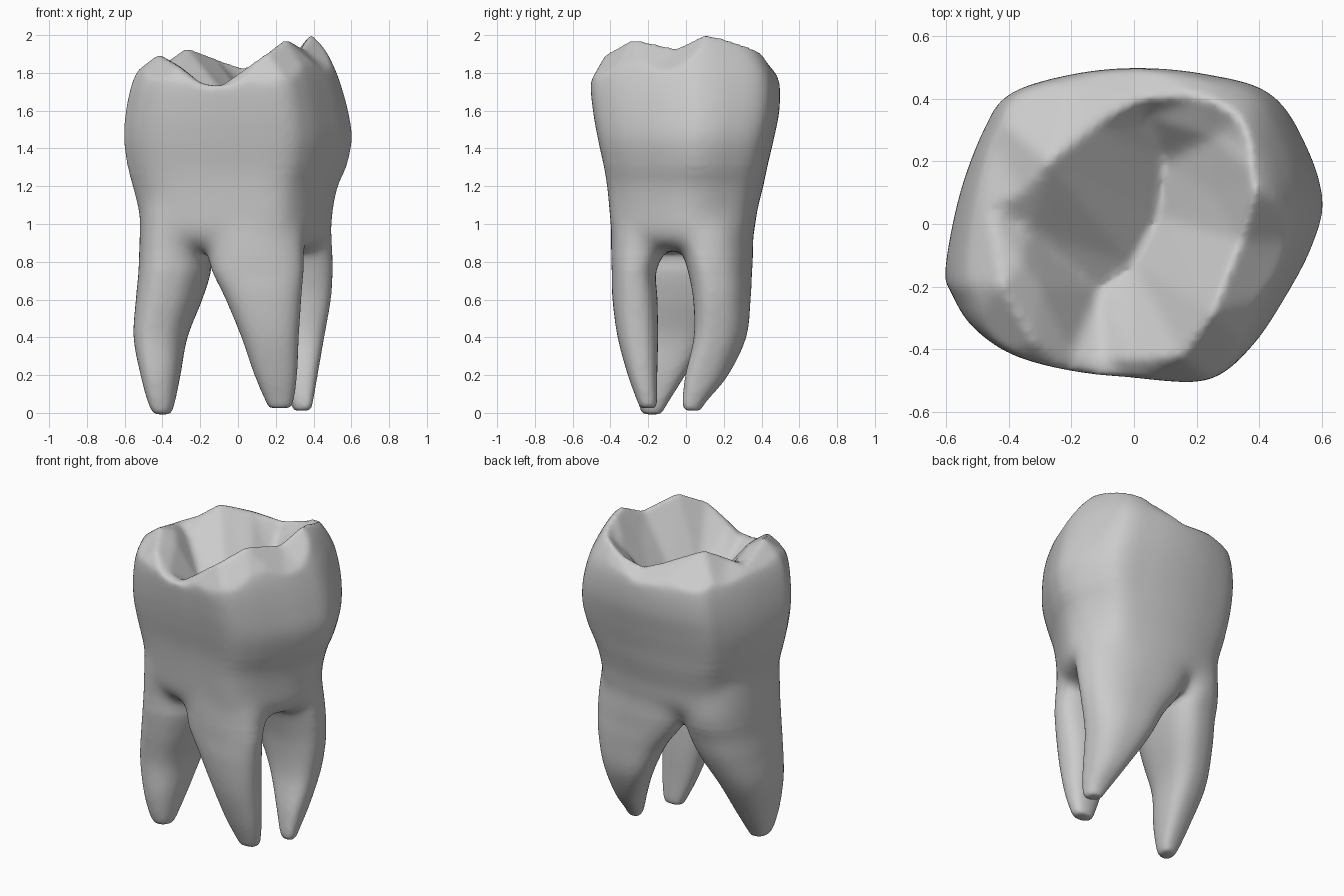
import bpy, bmesh, math
from mathutils import Vector
from mathutils.bvhtree import BVHTree
from mathutils.geometry import delaunay_2d_cdt

if "Cube" in bpy.data.objects:
    bpy.data.objects.remove(bpy.data.objects["Cube"])


def spline(pts, steps, closed=False):
    """Catmull-Rom resampling of tuples of any length."""
    n, out = len(pts), []
    get = (lambda i: pts[i % n]) if closed else (lambda i: pts[max(0, min(n - 1, i))])
    for i in range(n if closed else n - 1):
        a, b, c, d = get(i - 1), get(i), get(i + 1), get(i + 2)
        for s in range(steps):
            t = s / steps
            out.append(tuple(0.5 * (2 * q + (r - p) * t + (2 * p - 5 * q + 4 * r - u) * t * t
                                    + (3 * q - p - 3 * r + u) * t ** 3)
                             for p, q, r, u in zip(a, b, c, d)))
    if not closed:
        out.append(tuple(pts[-1]))
    return out


def loft(bm, rings):
    """Closed skin over rings of equal point count."""
    vs = [[bm.verts.new(p) for p in ring] for ring in rings]
    n = len(vs[0])
    for lo, hi in zip(vs, vs[1:]):
        for i in range(n):
            j = (i + 1) % n
            bm.faces.new((lo[i], lo[j], hi[j], hi[i]))
    bm.faces.new(vs[0][::-1])
    bm.faces.new(vs[-1])


# Crown outline seen from above
OUTLINE = spline([
    (-.6, -.15), (-.555, .1), (-.48, .31), (-.4, .42), (-.2, .48), (.02, .5), (.25, .48),
    (.45, .42), (.555, .25), (.6, .08), (.57, -.06), (.5, -.21), (.38, -.4), (.25, -.49),
    (0, -.48), (-.2, -.46), (-.4, -.41), (-.52, -.33), (-.58, -.23)], 6, closed=True)

# Chewing surface: cusps, rim and fissure points joined by facets
HEIGHTS = [
    (-.42, -.2, 1.9), (-.27, .2, 1.935), (.25, -.28, 1.985), (.4, .15, 2.03), (.41, .25, 2.01),
    (-.1, -.43, 1.73), (0, -.43, 1.8), (.15, -.42, 1.91), (-.2, -.42, 1.75), (-.32, -.38, 1.84),
    (-.46, .05, 1.83), (-.12, .32, 1.88), (.03, .4, 1.83), (.2, .41, 1.88), (.36, .36, 1.97),
    (.34, -.05, 1.935), (-.42, .33, 1.8), (-.2, .43, 1.82), (-.36, .1, 1.87), (-.36, -.12, 1.86),
    (.1, .2, 1.62), (.08, .02, 1.6), (0, -.13, 1.6), (-.11, -.21, 1.6), (-.34, -.02, 1.79),
    (.04, .34, 1.74), (.25, .1, 1.81), (.25, .28, 1.83), (-.3, -.2, 1.83),
]
HEIGHTS += [(x * 1.05, y * 1.05, 1.74) for x, y in OUTLINE[::6]]
cdt = delaunay_2d_cdt([Vector(p[:2]) for p in HEIGHTS], [], [], 0, 1e-5)
relief = BVHTree.FromPolygons([Vector(HEIGHTS[o[0]]) for o in cdt[3]], cdt[2])


def height(x, y):
    hit = relief.ray_cast(Vector((x, y, 5)), Vector((0, 0, -1)))[0]
    return hit.z if hit else 1.74


# Crown extents by height: z, x min, x max, y min, y max
LEVELS = [
    (.86, -.4, .38, -.28, .25), (.905, -.48, .465, -.36, .33), (.97, -.512, .495, -.393, .364),
    (1.06, -.525, .503, -.402, .375),
    (1.2, -.56, .53, -.415, .41), (1.3, -.583, .572, -.43, .43), (1.45, -.602, .602, -.462, .465),
    (1.6, -.592, .582, -.488, .494), (1.75, -.558, .54, -.5, .494), (1.85, -.505, .5, -.47, .46),
    (1.95, -.43, .445, -.39, .39), (2.03, -.3, .37, -.3, .3)]

# Roots: diagonal slant, then sections z, centre x, centre y, half width x, half width y
ROOTS = {
    "front_right": (0, [
        (.025, .22, -.2, .055, .042), (.06, .22, -.205, .074, .052), (.2, .2, -.23, .113, .078),
        (.4, .17, -.255, .152, .107), (.6, .135, -.27, .2, .119), (.75, .105, -.275, .242, .118),
        (.88, .09, -.25, .265, .148), (1.1, .06, -.22, .28, .17)]),
    "left": (.25, [
        (-.008, -.4, -.18, .045, .05), (.05, -.405, -.175, .07, .078), (.2, -.41, -.14, .106, .137),
        (.4, -.41, -.08, .143, .2), (.6, -.365, -.04, .176, .265), (.75, -.335, -.02, .192, .3),
        (.88, -.33, 0, .194, .325), (1.1, -.3, 0, .215, .335)]),
    "back_right": (-.3, [
        (.012, .34, .035, .045, .044), (.06, .335, .045, .063, .064), (.2, .315, .11, .107, .114),
        (.4, .28, .18, .177, .139), (.6, .245, .19, .247, .152), (.75, .195, .18, .307, .17),
        (.88, .16, .165, .345, .192), (1.1, .13, .14, .35, .2)]),
}

bm = bmesh.new()

# Crown: outer wall, then rings closing the top, all cut down to the chewing surface
rings = []
for z, x0, x1, y0, y1 in spline(LEVELS, 7):
    rings.append([Vector((x0 + (x + .6) / 1.2 * (x1 - x0),
                          y0 + (y + .49) / .99 * (y1 - y0), z)) for x, y in OUTLINE])
top = rings[-1]
centre = Vector((.03, 0, 2.1))
for k in range(1, 24):
    f = 1 - k / 24
    rings.append([Vector((centre.x + (p.x - centre.x) * f,
                          centre.y + (p.y - centre.y) * f, 2.1)) for p in top])
for ring in rings:
    for p in ring:
        if p.z > 1.5:
            p.z = min(p.z, height(p.x, p.y))
loft(bm, rings)


# Roots: tapered rounded-box sections
def power(v):
    return math.copysign(abs(v) ** (2 / 2.4), v)


for slant, sections in ROOTS.values():
    rings = []
    for z, cx, cy, rx, ry in spline(sections, 5):
        angles = [2 * math.pi * i / 48 for i in range(48)]
        rings.append([(cx + rx * power(math.cos(a)), cy + ry * power(math.sin(a + slant)), z)
                      for a in angles])
    loft(bm, rings)

bmesh.ops.recalc_face_normals(bm, faces=bm.faces)
mesh = bpy.data.meshes.new("molar_tooth")
bm.to_mesh(mesh)
bm.free()
tooth = bpy.data.objects.new("molar_tooth", mesh)
bpy.context.collection.objects.link(tooth)

# Fuse crown and roots into one skin
fuse = tooth.modifiers.new("fuse", 'REMESH')
fuse.mode = 'VOXEL'
fuse.voxel_size = 0.015
fused = bpy.data.meshes.new_from_object(tooth.evaluated_get(bpy.context.evaluated_depsgraph_get()))
tooth.modifiers.clear()

# Soften everything a little, and the root joins a lot
bm = bmesh.new()
bm.from_mesh(fused)


def soften(verts, repeats):
    for _ in range(repeats):
        bmesh.ops.smooth_vert(bm, verts=verts, factor=0.5, use_axis_x=True, use_axis_y=True, use_axis_z=True)


soften(bm.verts[:], 4)
for low, high in ((.76, 1.3), (.8, 1.25), (.84, 1.2)):
    soften([v for v in bm.verts if low < v.co.z < high], 12)
for f in bm.faces:
    f.smooth = True
bm.to_mesh(fused)
bm.free()
tooth.data = fused
